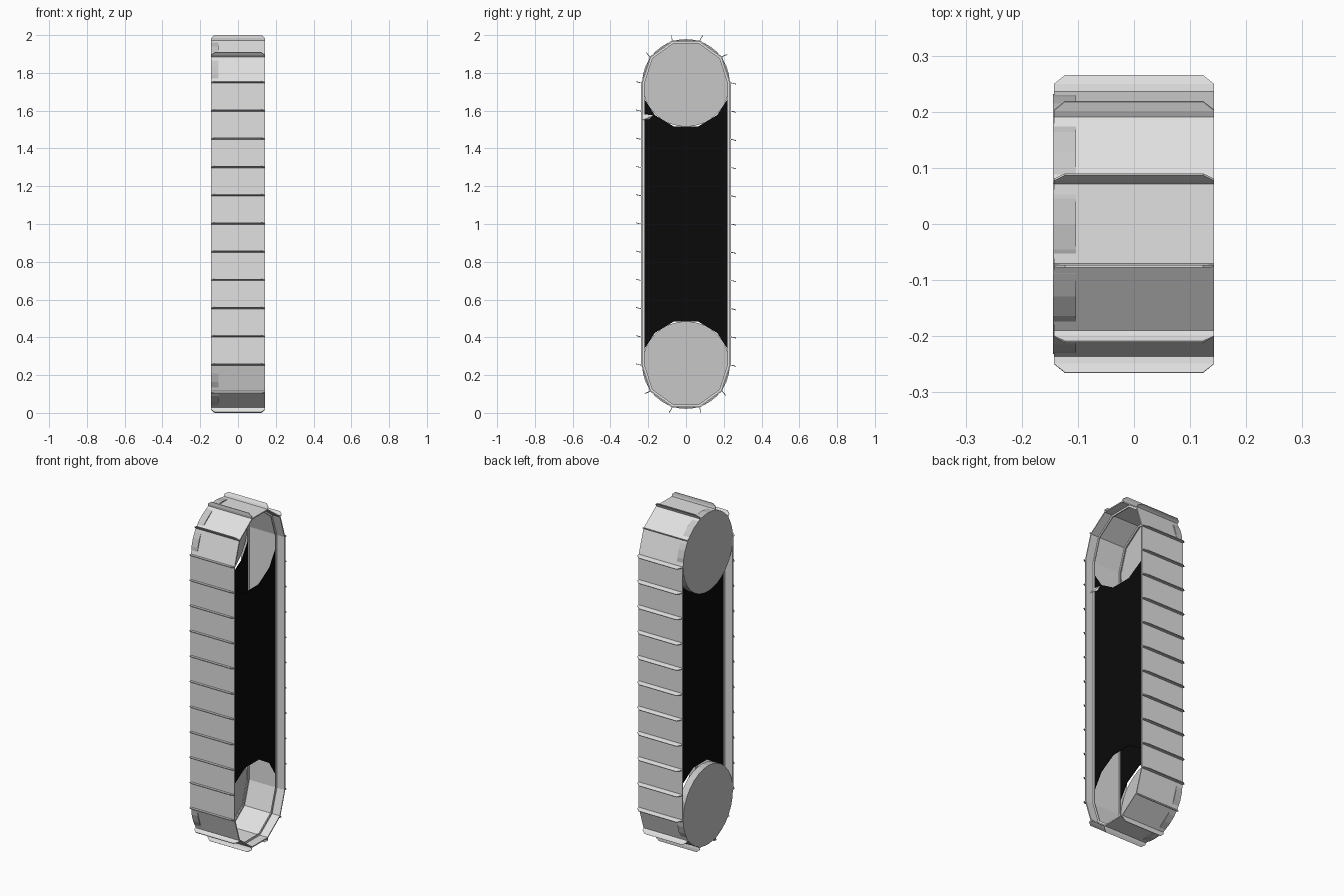
import bpy, bmesh, math
from mathutils import Vector

if "Cube" in bpy.data.objects:
    bpy.data.objects.remove(bpy.data.objects["Cube"])

R, HALF = 0.237, 0.143          # belt corner radius, belt half width
Z_LOW, Z_HIGH = 0.253, 1.747    # roller centres
STRAIGHT = 10                   # belt plates along each straight side


def material(name, v):
    m = bpy.data.materials.new(name)
    m.diffuse_color = (v, v, v, 1)
    m.use_nodes = True
    m.node_tree.nodes["Principled BSDF"].inputs["Base Color"].default_value = m.diffuse_color
    return m


LIGHT = material("light grey", 0.75)
MID = material("mid grey", 0.57)
BLACK = material("black", 0.003)


def finish(name, bm, mat):
    bmesh.ops.recalc_face_normals(bm, faces=bm.faces[:])
    me = bpy.data.meshes.new(name)
    bm.to_mesh(me)
    bm.free()
    me.materials.append(mat)
    ob = bpy.data.objects.new(name, me)
    bpy.context.collection.objects.link(ob)
    return ob


def belt_path():
    """Points and outward normals around the loop, half decagons at both ends."""
    pts = []
    step = (Z_HIGH - Z_LOW) / STRAIGHT
    for centre, start, side in ((Z_HIGH, 0, -1), (Z_LOW, math.pi, 1)):
        for i in range(6):
            a = start + i * math.pi / 5
            n = Vector((0, math.cos(a), math.sin(a)))
            pts.append((Vector((0, 0, centre)) + n * R, n))
        for i in range(1, STRAIGHT):
            z = centre + side * step * i
            pts.append((Vector((0, side * R, z)), Vector((0, side, 0))))
    return pts


PATH = belt_path()


def sweep(name, x0, x1, inner, outer, mat):
    """Rectangular section carried round the belt path."""
    bm = bmesh.new()
    rings = []
    for p, n in PATH:
        rings.append([bm.verts.new(p + n * o + Vector((x, 0, 0)))
                      for x, o in ((x0, inner), (x1, inner), (x1, outer), (x0, outer))])
    for i, a in enumerate(rings):
        b = rings[(i + 1) % len(rings)]
        for k in range(4):
            m = (k + 1) % 4
            bm.faces.new((a[k], a[m], b[m], b[k]))
    return finish(name, bm, mat)


# Belt and its inner guide ribs
sweep("belt", -HALF, HALF, -0.007, 0, LIGHT)
for label, x in (("left", -0.09), ("right", 0.09)):
    sweep("guide_rib_" + label, x - 0.003, x + 0.003, -0.018, -0.006, LIGHT)

# Bent cleats with clipped tips, one on every plate joint
bm = bmesh.new()
for p, n in PATH:
    t = Vector((0, n.z, -n.y))
    rows = []
    for out, along, w in ((-0.004, 0, HALF), (0.012, 0.002, HALF), (0.028, 0.007, 0.123)):
        q = p + n * out + t * along
        rows.append((bm.verts.new(q + Vector((-w, 0, 0))), bm.verts.new(q + Vector((w, 0, 0)))))
    for a, b in zip(rows, rows[1:]):
        bm.faces.new((a[0], a[1], b[1], b[0]))
cleats = finish("cleats", bm, LIGHT)
mod = cleats.modifiers.new("thickness", "SOLIDIFY")
mod.thickness = 0.004
mod.offset = 0

# Roller discs on the left side
for label, z in (("lower", Z_LOW), ("upper", Z_HIGH)):
    bpy.ops.mesh.primitive_cylinder_add(vertices=32, radius=0.232, depth=0.041,
                                        location=(-0.1235, 0, z),
                                        rotation=(0, math.pi / 2, 0))
    disc = bpy.context.object
    disc.name = "roller_disc_" + label
    disc.data.materials.append(MID)

# Black side panels with arched ends
ARC = [(-0.23, 0.07), (-0.165, 0.17), (-0.065, 0.23), (0.065, 0.23), (0.165, 0.17), (0.23, 0.07)]
for label, x in (("left", -0.09), ("right", 0.09)):
    bm = bmesh.new()
    low = [bm.verts.new((x, y, Z_LOW + d)) for y, d in ARC]
    high = [bm.verts.new((x, y, Z_HIGH - d)) for y, d in ARC]
    for i in range(len(ARC) - 1):
        bm.faces.new((low[i], low[i + 1], high[i + 1], high[i]))
    panel = finish("side_panel_" + label, bm, BLACK)
    mod = panel.modifiers.new("thickness", "SOLIDIFY")
    mod.thickness = 0.004
    mod.offset = 0

# Small catch at the front edge of the right panel
bm = bmesh.new()
v = [bm.verts.new(c) for c in ((0.09, -0.23, 1.585), (0.09, -0.165, 1.578),
                               (0.09, -0.19, 1.555), (0.11, -0.23, 1.55))]
for f in ((0, 1, 2), (0, 2, 3), (0, 3, 1), (1, 3, 2)):
    bm.faces.new([v[i] for i in f])
finish("panel_catch", bm, LIGHT)
